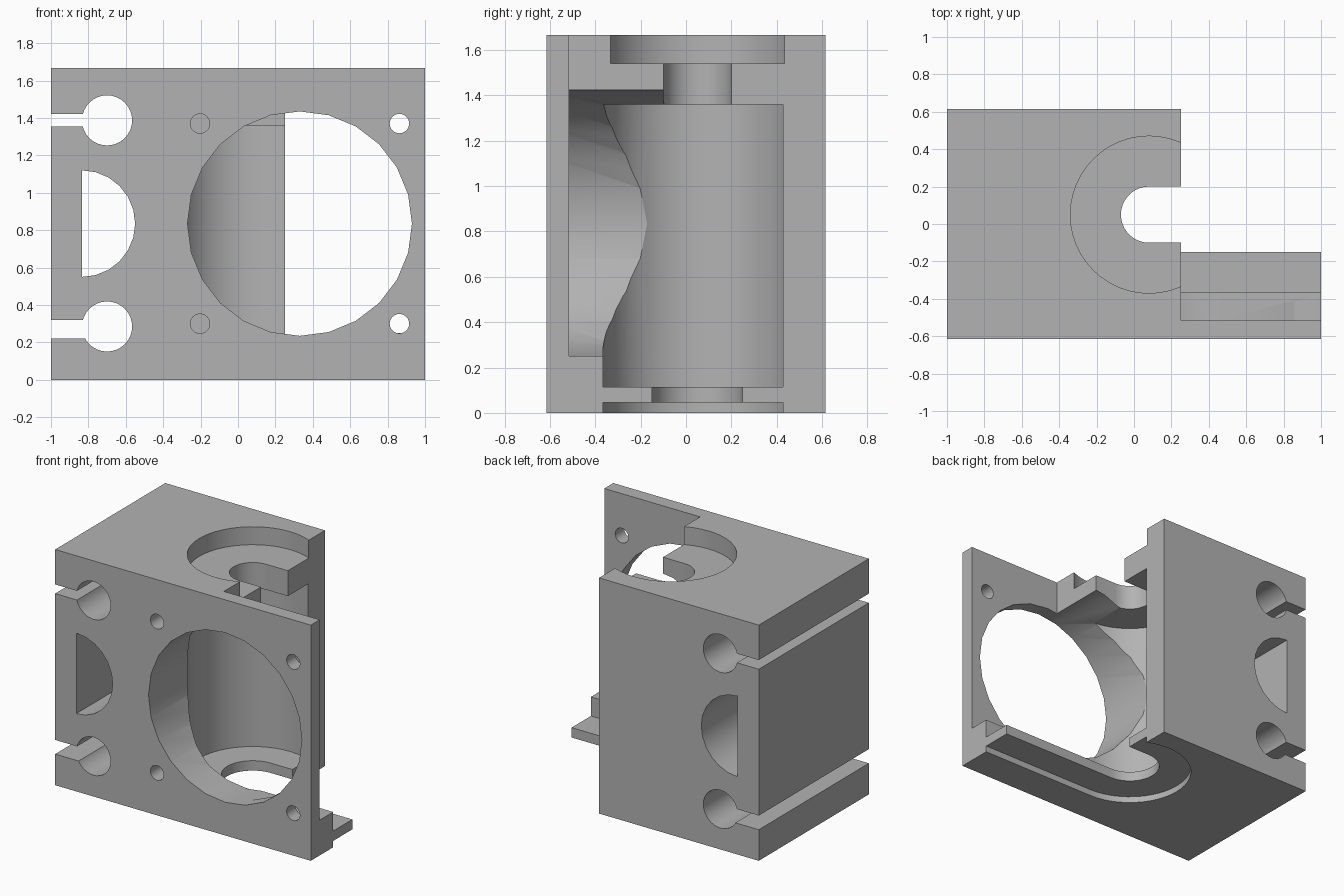
import bpy, bmesh
from math import sin, cos, radians

if "Cube" in bpy.data.objects:
    bpy.data.objects.remove(bpy.data.objects["Cube"], do_unlink=True)

grey = bpy.data.materials.new("plain grey")
grey.use_nodes = True
grey.diffuse_color = (0.45, 0.45, 0.45, 1)
grey.node_tree.nodes["Principled BSDF"].inputs["Base Color"].default_value = grey.diffuse_color

H = 1.667          # height
F, B = -0.615, 0.615   # front and back
STEP = 0.25        # where the thick block ends and the plate begins
OUT = 1.2          # safely beyond the body


def arc(cx, cy, r, start=0, end=360, n=32):
    """Points on an arc; a full turn does not repeat its first point."""
    count = n if end - start == 360 else n + 1
    return [(cx + r * cos(radians(start + (end - start) * i / n)),
             cy + r * sin(radians(start + (end - start) * i / n))) for i in range(count)]


def rect(x0, y0, x1, y1):
    return [(x0, y0), (x1, y0), (x1, y1), (x0, y1)]


def prism(name, points, axis, low, high):
    """Extrude a profile along z (points are x, y) or along y (points are x, z)."""
    bm = bmesh.new()
    place = (lambda p, d: (p[0], p[1], d)) if axis == "z" else (lambda p, d: (p[0], d, p[1]))
    face = bm.faces.new([bm.verts.new(place(p, low)) for p in points])
    new = bmesh.ops.extrude_face_region(bm, geom=[face])["geom"]
    move = (0, 0, high - low) if axis == "z" else (0, high - low, 0)
    bmesh.ops.translate(bm, vec=move, verts=[v for v in new if isinstance(v, bmesh.types.BMVert)])
    bmesh.ops.recalc_face_normals(bm, faces=bm.faces)
    mesh = bpy.data.meshes.new(name)
    bm.to_mesh(mesh)
    bm.free()
    mesh.materials.append(grey)
    obj = bpy.data.objects.new(name, mesh)
    bpy.context.collection.objects.link(obj)
    return obj


body = prism("housing_body", rect(-1, F, 1, B), "z", 0, H)


def cut(points, axis, low, high):
    tool = prism("cutter", points, axis, low, high)
    tool.hide_render = True
    mod = body.modifiers.new("cut", "BOOLEAN")
    mod.operation, mod.solver, mod.object = "DIFFERENCE", "EXACT", tool
    bpy.context.view_layer.objects.active = body
    bpy.ops.object.modifier_apply(modifier=mod.name)
    bpy.data.objects.remove(tool, do_unlink=True)


# Open space behind the front plate, leaving a low ledge
cut(rect(STEP, -0.515, OUT, OUT), "z", 0.25, H + 0.1)
cut(rect(STEP, -0.15, OUT, OUT), "z", -0.1, 0.3)

# Round chamber and shallow bottom recess, both running out along the ledge
cx, cy, r = 0.08, 0.05, 0.415
chamber = arc(cx, cy, r, 60, 270, 28)
chamber += [(OUT, cy - r), (OUT, chamber[0][1])]
cut(chamber, "z", 0.115, 1.36)
cut(chamber, "z", -0.1, 0.045)

# Round top recess
cut(arc(cx, cy, r + 0.005, n=48), "z", 1.54, H + 0.1)

# Narrow shaft slots through the top and bottom webs
for radius, low, high in ((0.15, 1.3, 1.6), (0.2, 0.02, 0.2)):
    slot = arc(cx, cy, radius, 90, 270, 18) + [(OUT, cy - radius), (OUT, cy + radius)]
    cut(slot, "z", low, high)

# Large front bore with its four screw holes
bx, bz = 0.33, 0.835
cut(arc(bx, bz, 0.6, n=24), "y", F - 0.1, 0.0)
for sx in (-1, 1):
    for sz in (-1, 1):
        cut(arc(bx + sx * 0.533, bz + sz * 0.535, 0.052, n=24), "y", F - 0.1, F + 0.2)

# Keyhole clamps and the half-round opening, front to back
for z, low, high in ((1.387, 1.355, 1.42), (0.285, 0.22, 0.32)):
    cut(arc(-0.7, z, 0.134, n=32), "y", F - 0.1, B + 0.1)
    cut(rect(-OUT, low, -0.75, high), "y", F - 0.1, B + 0.1)
cut(arc(-0.835, bz, 0.285, -90, 90, 12), "y", F - 0.1, B + 0.1)

# Smooth the round walls, keep the edges crisp
bpy.ops.object.select_all(action="DESELECT")
body.select_set(True)
bpy.context.view_layer.objects.active = body
bpy.ops.object.shade_smooth_by_angle(angle=radians(30))
